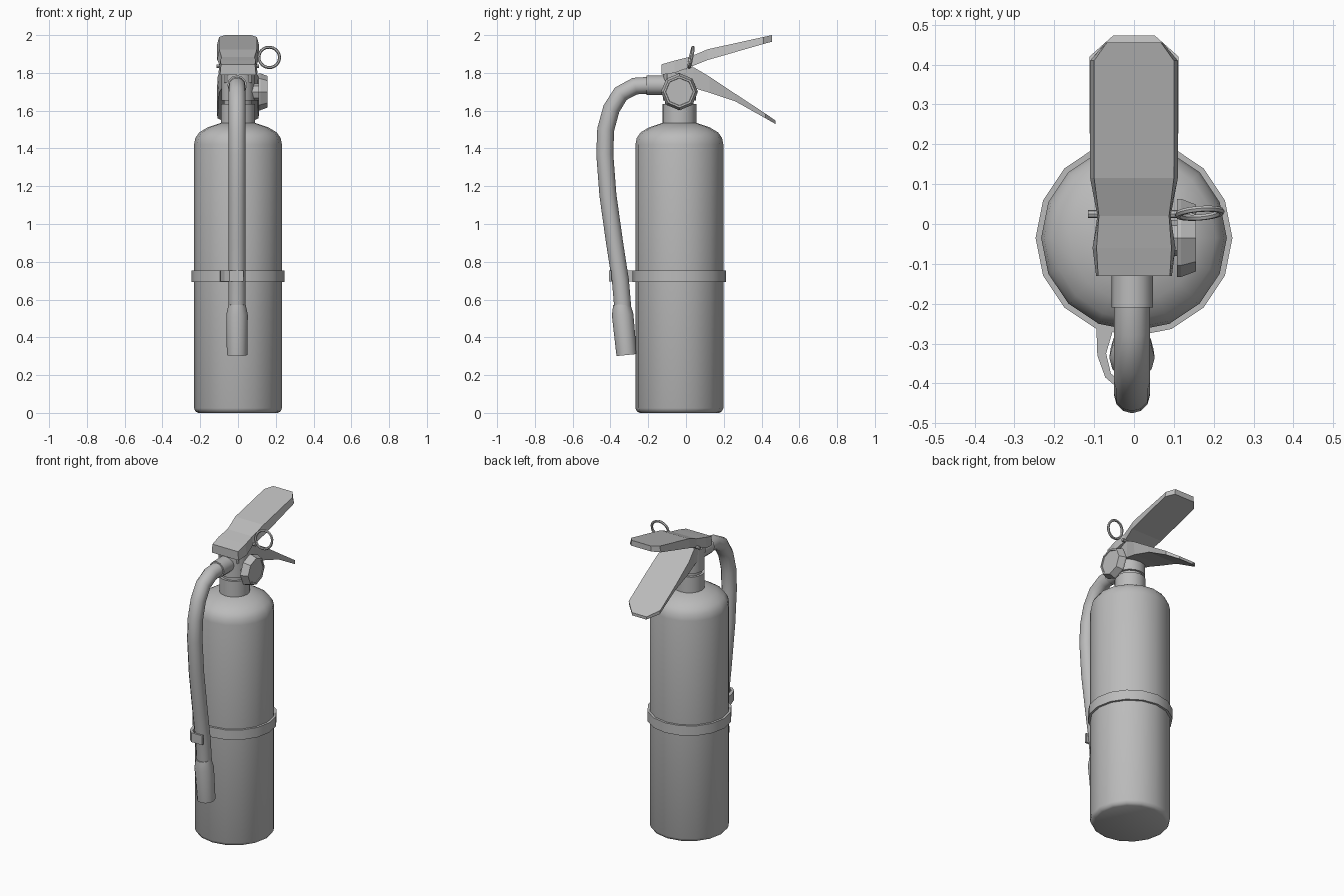
import bpy, bmesh, math
from mathutils import Vector, Matrix

cube = bpy.data.objects.get("Cube")
if cube:
    bpy.data.objects.remove(cube, do_unlink=True)

AXIS_Y = -0.035  # the tank stands slightly forward of the origin

grey = bpy.data.materials.new("plain grey")
grey.use_nodes = True
grey.diffuse_color = (0.5, 0.5, 0.5, 1)
grey.node_tree.nodes["Principled BSDF"].inputs["Base Color"].default_value = (0.5, 0.5, 0.5, 1)


def finish(name, bm, smooth=None):
    bmesh.ops.recalc_face_normals(bm, faces=bm.faces)
    mesh = bpy.data.meshes.new(name)
    bm.to_mesh(mesh)
    bm.free()
    mesh.materials.append(grey)
    obj = bpy.data.objects.new(name, mesh)
    bpy.context.collection.objects.link(obj)
    if smooth:
        bpy.ops.object.select_all(action='DESELECT')
        obj.select_set(True)
        bpy.context.view_layer.objects.active = obj
        bpy.ops.object.shade_smooth_by_angle(angle=math.radians(smooth))
    return obj


def skin(name, rings, smooth=None, closed=False):
    """Bridge equal-sized rings of points; cap the ends unless closed."""
    bm = bmesh.new()
    rows = [[bm.verts.new(p) for p in ring] for ring in rings]
    n = len(rows[0])
    pairs = list(zip(rows, rows[1:]))
    if closed:
        pairs.append((rows[-1], rows[0]))
    else:
        bm.faces.new(rows[0])
        bm.faces.new(rows[-1])
    for a, b in pairs:
        for i in range(n):
            j = (i + 1) % n
            bm.faces.new((a[i], a[j], b[j], b[i]))
    return finish(name, bm, smooth)


def lathe(name, profile, sides, origin, axis=(0, 0, 1), smooth=40, closed=False, turn=0.0):
    """Turn (radius, distance) pairs about an axis."""
    rot = Vector((0, 0, 1)).rotation_difference(Vector(axis)).to_matrix()
    angles = [turn + math.tau * i / sides for i in range(sides)]
    rings = [[Vector(origin) + rot @ Vector((r * math.cos(a), r * math.sin(a), d))
              for a in angles] for r, d in profile]
    return skin(name, rings, smooth, closed)


def lever(name, stations):
    """Plate along y; each station is y, top z, bottom z, top and bottom half width."""
    return skin(name, [[(-wt, y, zt), (wt, y, zt), (wb, y, zb), (-wb, y, zb)]
                       for y, zt, zb, wt, wb in stations])


# Tank, neck and valve
base = (0, AXIS_Y, 0)
lathe("tank", [(0.21, 0), (0.225, 0.008), (0.233, 0.025), (0.233, 1.42), (0.226, 1.455),
               (0.205, 1.485), (0.16, 1.512), (0.09, 1.535)], 16, base)
lathe("neck_collar", [(0.09, 1.52), (0.09, 1.635)], 16, base)
lathe("neck_groove", [(0.075, 1.63), (0.075, 1.665)], 16, base)
lathe("valve_body", [(0.088, 1.655), (0.088, 1.8)], 16, base)

# Strap band around the tank
lathe("strap", [(0.228, 0.692), (0.247, 0.692), (0.247, 0.755), (0.228, 0.755)],
      16, base, closed=True)

# Hook that holds the hose
outer = [(-0.095, -0.24), (-0.092, -0.33), (-0.072, -0.385), (-0.045, -0.408), (0.03, -0.408)]
inner = [(-0.045, -0.24), (-0.07, -0.325), (-0.058, -0.375), (-0.038, -0.394), (0.03, -0.394)]
skin("hose_hook", [[(*o, 0.695), (*o, 0.755), (*i, 0.755), (*i, 0.695)]
                   for o, i in zip(outer, inner)])

# Hose swept along a smooth curve
path = [(-0.18, 1.735), (-0.27, 1.73), (-0.345, 1.69), (-0.395, 1.61), (-0.425, 1.5),
        (-0.43, 1.37), (-0.413, 1.15), (-0.378, 0.9), (-0.347, 0.7), (-0.33, 0.5)]
rings = []
for k, (y, z) in enumerate(path):
    p, q = path[max(k - 1, 0)], path[min(k + 1, len(path) - 1)]
    t = Vector((0, q[0] - p[0], q[1] - p[1])).normalized()
    side = Vector((1, 0, 0))
    up = t.cross(side)
    rings.append([Vector((-0.005, y, z)) + 0.045 * (side * math.cos(a) + up * math.sin(a))
                  for a in [math.tau * i / 12 for i in range(12)]])
skin("hose", rings, 50)
lathe("hose_fitting", [(0.052, 0), (0.052, 0.11)], 12, (-0.004, -0.1, 1.735), (0, -1, 0))
lathe("nozzle", [(0.045, 0), (0.057, 0.055), (0.054, 0.27)], 12,
      (-0.005, -0.341, 0.575), (0, 0.1, -1))

# Pressure gauge on the left side
lathe("gauge_stem", [(0.045, 0), (0.045, 0.06)], 8, (0.06, AXIS_Y, 1.7), (1, 0, 0))
lathe("gauge", [(0.098, 0), (0.098, 0.01), (0.084, 0.047), (0.074, 0.047), (0.072, 0.043)],
      8, (0.108, AXIS_Y, 1.7), (1, 0, 0), smooth=None)

# Squeeze lever above, carry handle below
lever("upper_lever", [
    (-0.13, 1.845, 1.79, 0.09, 0.095), (-0.06, 1.865, 1.8, 0.094, 0.104),
    (0.02, 1.885, 1.83, 0.088, 0.092), (0.115, 1.925, 1.868, 0.1, 0.11),
    (0.41, 1.99, 1.953, 0.1, 0.11), (0.455, 2.0, 1.965, 0.068, 0.072)])
lever("carry_handle", [
    (-0.1, 1.8, 1.75, 0.07, 0.07), (0.04, 1.83, 1.72, 0.088, 0.085),
    (0.125, 1.78, 1.695, 0.108, 0.1), (0.26, 1.69, 1.65, 0.112, 0.105),
    (0.42, 1.585, 1.56, 0.112, 0.108), (0.473, 1.548, 1.53, 0.052, 0.05)])

# Safety pin and its pull ring
lathe("safety_pin", [(0.01, 0), (0.01, 0.225)], 8, (-0.115, 0.025, 1.835), (1, 0, 0))
tube = [(0.055 + 0.008 * math.cos(a), 0.008 * math.sin(a))
        for a in [math.tau * i / 6 for i in range(6)]]
lathe("pull_ring", tube, 20, (0.165, 0.027, 1.882), (0.08, -1, 0.2), closed=True)
